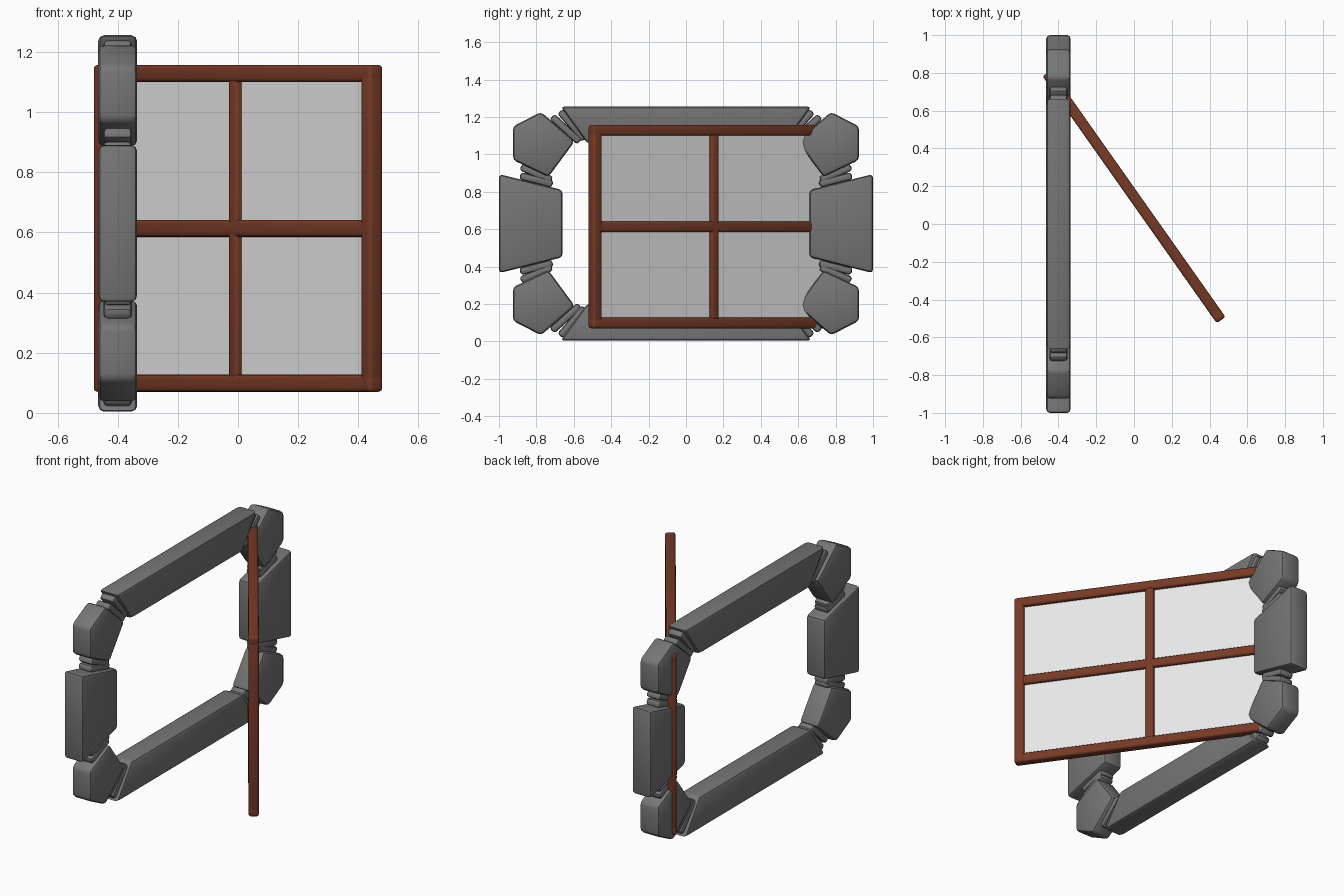
import bpy, bmesh, math
from mathutils import Vector, Matrix

if "Cube" in bpy.data.objects:
    bpy.data.objects.remove(bpy.data.objects["Cube"])


def material(name, rgb):
    m = bpy.data.materials.new(name)
    m.diffuse_color = (*rgb, 1)
    m.use_nodes = True
    m.node_tree.nodes["Principled BSDF"].inputs["Base Color"].default_value = m.diffuse_color
    return m


STONE = material("grey stone", (0.18, 0.18, 0.18))
WOOD = material("red brown wood", (0.18, 0.042, 0.019))
GLASS = material("pale glass", (0.8, 0.8, 0.8))

MID_Z = 0.63      # height of the stone ring centre
RING_X = -0.40    # plane of the stone ring


def finish(name, bm, mat, bevel=0.0, segments=2):
    """Turn a bmesh into a bevelled, smooth shaded object."""
    bmesh.ops.recalc_face_normals(bm, faces=bm.faces)
    if bevel:
        bmesh.ops.bevel(bm, geom=bm.edges[:], offset=bevel, segments=segments,
                        profile=0.5, affect='EDGES', clamp_overlap=True)
    mesh = bpy.data.meshes.new(name)
    bm.to_mesh(mesh)
    bm.free()
    mesh.materials.append(mat)
    ob = bpy.data.objects.new(name, mesh)
    bpy.context.collection.objects.link(ob)
    bpy.ops.object.select_all(action='DESELECT')
    ob.select_set(True)
    bpy.context.view_layer.objects.active = ob
    bpy.ops.object.shade_smooth_by_angle(angle=math.radians(35))
    return ob


def stone(name, outline, sy, sz, width=0.13, bevel=0.02):
    """Extrude a (y, height from ring centre) outline across x, mirrored by signs."""
    bm = bmesh.new()
    rings = [[bm.verts.new((RING_X + s * width / 2, sy * y, MID_Z + sz * z))
              for y, z in outline] for s in (-1, 1)]
    n = len(outline)
    for ring in rings:
        bm.faces.new(ring)
    for i in range(n):
        j = (i + 1) % n
        bm.faces.new((rings[0][i], rings[0][j], rings[1][j], rings[1][i]))
    return finish(name, bm, STONE, bevel)


def slab(name, centre, angle, length, thick, sy, sz):
    """Thin rounded mortar slab, tilted in the ring plane."""
    u = Vector((math.cos(angle), math.sin(angle)))
    v = Vector((-u.y, u.x))
    c = Vector(centre)
    pts = [c + u * a * length / 2 + v * b * thick / 2
           for a, b in ((-1, -1), (1, -1), (1, 1), (-1, 1))]
    return stone(name, [tuple(p) for p in pts], sy, sz, 0.095, 0.015)


def box(name, size, location, matrix, mat, bevel=0.0):
    bm = bmesh.new()
    bmesh.ops.create_cube(bm, size=1)
    bmesh.ops.scale(bm, vec=size, verts=bm.verts)
    ob = finish(name, bm, mat, bevel, 3)
    ob.matrix_world = matrix @ Matrix.Translation(location)
    return ob


# Long lintel stones at top and bottom
for label, sz in (("top", 1), ("bottom", -1)):
    stone(label + "_stone",
          [(-0.67, 0.626), (0.67, 0.626), (0.53, 0.43), (-0.53, 0.43)], 1, sz)

# Side, corner and mortar stones
for side, sy in (("front", -1), ("back", 1)):
    stone(side + "_side_stone",
          [(1.0, 0.265), (0.66, 0.18), (0.66, -0.18), (1.0, -0.265)], sy, 1)
    for level, sz in (("upper", 1), ("lower", -1)):
        tag = f"{side}_{level}_"
        stone(tag + "corner_stone",
              [(0.925, 0.52), (0.925, 0.34), (0.735, 0.25),
               (0.595, 0.44), (0.775, 0.597)], sy, sz)
        # mortar between side stone and corner stone
        slab(tag + "side_mortar_a", (0.80, 0.234), 0.25, 0.18, 0.04, sy, sz)
        slab(tag + "side_mortar_b", (0.80, 0.268), 0.40, 0.18, 0.04, sy, sz)
        # mortar between corner stone and lintel
        slab(tag + "top_mortar_a", (0.643, 0.505), 0.74, 0.20, 0.04, sy, sz)
        slab(tag + "top_mortar_b", (0.608, 0.525), 0.86, 0.20, 0.04, sy, sz)

# Open window: local x runs along its width, local y is its thickness
LENGTH, LOW, HIGH, BAR = 1.60, 0.07, 1.157, 0.057
HEIGHT, CENTRE = HIGH - LOW, (HIGH + LOW) / 2
swing = (Matrix.Translation((0, 0.145, CENTRE))
         @ Matrix.Rotation(math.radians(-54.8), 4, 'Z'))
half_x, half_z = (LENGTH - BAR) / 2, (HEIGHT - BAR) / 2

for name, z in (("bottom_rail", -half_z), ("middle_rail", 0), ("top_rail", half_z)):
    length = LENGTH - (BAR if name == "middle_rail" else 0)
    box("window_" + name, (length, BAR * (0.9 if z == 0 else 1), BAR), (0, 0, z),
        swing, WOOD, 0.013)
for name, x in (("front_stile", half_x), ("middle_stile", 0), ("back_stile", -half_x)):
    w = 0.05 if x == 0 else BAR
    box("window_" + name, (w, w, HEIGHT - (BAR if x == 0 else 0)), (x, 0, 0),
        swing, WOOD, 0.013)

# Four panes between the bars
for i, sx in enumerate((-1, 1)):
    for j, sz in enumerate((-1, 1)):
        box(f"glass_pane_{i}{j}", (half_x, 0.008, half_z),
            (sx * half_x / 2, 0, sz * half_z / 2), swing, GLASS)
